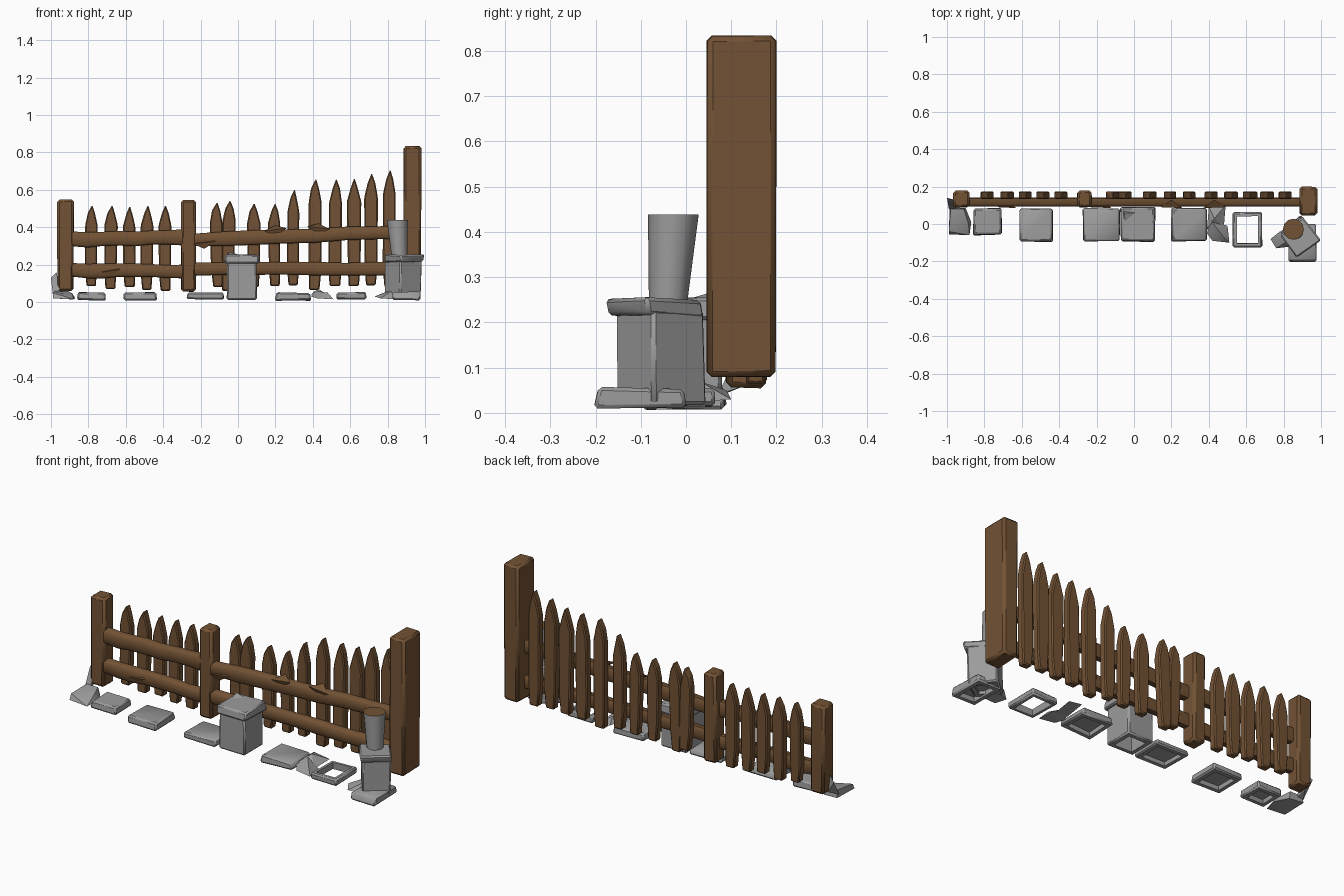
import bpy, bmesh, math, random
from mathutils import Vector, Matrix

random.seed(4)
if "Cube" in bpy.data.objects:
    bpy.data.objects.remove(bpy.data.objects["Cube"])


def material(name, color):
    m = bpy.data.materials.new(name)
    m.use_nodes = True
    m.diffuse_color = color
    bsdf = m.node_tree.nodes["Principled BSDF"]
    bsdf.inputs["Base Color"].default_value = color
    bsdf.inputs["Roughness"].default_value = 0.9
    return m


WOOD = material("brown wood", (0.17, 0.085, 0.035, 1))
STONE = material("grey stone", (0.33, 0.33, 0.33, 1))


def finish(bm, name, mat, angle=40):
    bmesh.ops.recalc_face_normals(bm, faces=bm.faces)
    mesh = bpy.data.meshes.new(name)
    bm.to_mesh(mesh)
    bm.free()
    mesh.materials.append(mat)
    ob = bpy.data.objects.new(name, mesh)
    bpy.context.collection.objects.link(ob)
    bpy.ops.object.select_all(action='DESELECT')
    ob.select_set(True)
    bpy.context.view_layer.objects.active = ob
    bpy.ops.object.shade_smooth_by_angle(angle=math.radians(angle))
    return ob


def jitter(bm, amount):
    for v in bm.verts:
        v.co += Vector([random.uniform(-amount, amount) for _ in range(3)])


def bevel(bm, width, segments=1):
    bmesh.ops.bevel(bm, geom=bm.edges[:], offset=width, segments=segments,
                    affect='EDGES', clamp_overlap=True)


def block_mesh(x, y, z, rough=0.004, taper=1.0, turn=0):
    """Worn box from (min, max) ranges, taper scales the top."""
    bm = bmesh.new()
    bmesh.ops.create_cube(bm, size=1)
    for v in bm.verts:
        if v.co.z > 0:
            v.co.x *= taper
            v.co.y *= taper
    size = Vector([r[1] - r[0] for r in (x, y, z)])
    mid = Vector([(r[1] + r[0]) / 2 for r in (x, y, z)])
    bm.transform(Matrix.Translation(mid) @ Matrix.Rotation(math.radians(turn), 4, 'Z')
                 @ Matrix.Diagonal(size).to_4x4())
    jitter(bm, rough)
    return bm


def post(name, x, y, z):
    bm = block_mesh(x, y, z, 0.003)
    bevel(bm, 0.012)
    finish(bm, name, WOOD)


def picket(name, x, bottom, top, width=0.066, lean=0.0):
    """Pointed board that narrows towards the ground."""
    w, tip = width / 2, 0.11 + 0.14 * max(0, top - 0.53)
    half = [(0.72 * w, bottom), (0.95 * w, bottom + 0.1), (w, top - tip), (0.55 * w, top - 0.4 * tip)]
    outline = half + [(0.12 * w, top)] + [(-a, b) for a, b in reversed(half)]
    bm = bmesh.new()
    face = bm.faces.new([bm.verts.new((x + a + lean * (b - 0.3) + random.uniform(-.003, .003),
                                       0.133, b)) for a, b in outline])
    new = bmesh.ops.extrude_face_region(bm, geom=[face])["geom"]
    bmesh.ops.translate(bm, vec=(0, 0.042, 0), verts=[g for g in new if isinstance(g, bmesh.types.BMVert)])
    bevel(bm, 0.006)
    finish(bm, name, WOOD)


def rail(name, x0, x1, z0, z1, height):
    """Rough horizontal beam made of uneven rings."""
    bm = bmesh.new()
    rings, count = [], 8
    for i in range(count):
        t = i / (count - 1)
        x, z = x0 + t * (x1 - x0), z0 + t * (z1 - z0)
        h = height / 2 * random.uniform(0.88, 1.08)
        z += random.uniform(-0.004, 0.004)
        section = [(0.094, -0.7), (0.094, 0.7), (0.105, 1), (0.135, 1), (0.142, 0.7),
                   (0.142, -0.7), (0.135, -1), (0.105, -1)]
        rings.append([bm.verts.new((x, y, z + k * h)) for y, k in section])
    for a, b in zip(rings, rings[1:]):
        for j in range(8):
            k = (j + 1) % 8
            bm.faces.new((a[j], a[k], b[k], b[j]))
    bm.faces.new(rings[0])
    bm.faces.new(rings[-1])
    finish(bm, name, WOOD, 50)


def stone(name, x, y, z=(0.01, 0.05), rough=0.004, taper=0.95, turn=0, hollow=0.6, ring=False):
    """Slab with a sunken underside, or a through hole when ring is set."""
    bm = block_mesh(x, y, z, rough, taper, turn)
    bevel(bm, 0.008)
    bmesh.ops.recalc_face_normals(bm, faces=bm.faces)
    faces = sorted(bm.faces, key=lambda f: f.normal.z)
    low, high = faces[0], faces[-1]
    border = 0.02 if ring else 0.028
    bmesh.ops.inset_region(bm, faces=[low], thickness=border)
    if ring:
        bmesh.ops.inset_region(bm, faces=[high], thickness=border)
        edges = list(low.edges) + list(high.edges)
        bmesh.ops.delete(bm, geom=[low, high], context='FACES_ONLY')
        bmesh.ops.bridge_loops(bm, edges=edges)
    else:
        pit = bmesh.ops.extrude_face_region(bm, geom=[low])["geom"]
        verts = [g for g in pit if isinstance(g, bmesh.types.BMVert)]
        bmesh.ops.translate(bm, vec=(0, 0, (z[1] - z[0]) * hollow), verts=verts)
        if low.is_valid:
            bmesh.ops.delete(bm, geom=[low], context='FACES')
    finish(bm, name, STONE)


def shard(name, points, mat):
    """Broken fragment: convex hull of a few corners."""
    bm = bmesh.new()
    for p in points:
        bm.verts.new(p)
    bmesh.ops.convex_hull(bm, input=bm.verts[:])
    finish(bm, name, mat, 30)


# Posts
post("left_end_post", (-0.965, -0.88), (0.09, 0.178), (0.06, 0.548))
post("middle_post", (-0.305, -0.227), (0.09, 0.178), (0.055, 0.548))
post("tall_end_post", (0.887, 0.98), (0.045, 0.2), (0.08, 0.835))

# Pickets: position, bottom, top
low_side = [(-0.785, 0.085, 0.52), (-0.68, 0.07, 0.52), (-0.58, 0.08, 0.515),
            (-0.485, 0.065, 0.52), (-0.39, 0.06, 0.52)]
rising_side = [(0.085, 0.08, 0.53), (0.195, 0.085, 0.53), (0.295, 0.09, 0.605),
               (0.41, 0.065, 0.66), (0.52, 0.085, 0.66), (0.62, 0.085, 0.665),
               (0.71, 0.09, 0.69), (0.81, 0.08, 0.71)]
for i, (x, bottom, top) in enumerate(low_side + rising_side):
    picket(f"picket_{i + 1}", x, bottom, top, 0.068 if x < 0.4 else 0.072, random.uniform(-0.01, 0.01))
picket("split_picket_a", -0.113, 0.08, 0.535, 0.07, -0.02)
picket("split_picket_b", -0.052, 0.06, 0.545, 0.072, 0.03)

# Rails
rail("lower_rail_left", -0.89, -0.295, 0.17, 0.165, 0.075)
rail("upper_rail_left", -0.89, -0.295, 0.335, 0.345, 0.08)
rail("lower_rail_right", -0.235, 0.9, 0.175, 0.18, 0.07)
rail("upper_rail_right", -0.235, 0.9, 0.335, 0.375, 0.075)

# Splinters along the rails
for i, (x, z, d) in enumerate([(-0.68, 0.16, 0.05), (-0.18, 0.31, 0.06), (0.2, 0.38, 0.06), (0.43, 0.39, -0.06)]):
    shard(f"splinter_{i + 1}", [(x - d, 0.09, z), (x + d, 0.085, z + 0.015), (x, 0.1, z - 0.025),
                                (x, 0.13, z + 0.03)], WOOD)

# Flat stones along the front
stone("slab_1", (-0.86, -0.708), (-0.06, 0.085))
stone("slab_2", (-0.615, -0.432), (-0.095, 0.08))
stone("slab_3", (-0.275, -0.075), (-0.095, 0.085), (0.015, 0.052))
stone("slab_4", (0.197, 0.39), (-0.092, 0.085))
stone("ring_stone", (0.528, 0.685), (-0.125, 0.063), (0.015, 0.052), 0.002, 1.0, ring=True)

# Broken stones
shard("left_broken_stone", [(-0.99, -0.055, 0.02), (-0.88, -0.06, 0.015), (-0.87, 0.01, 0.02),
                            (-0.9, 0.085, 0.015), (-0.985, 0.09, 0.02), (-0.99, -0.04, 0.05),
                            (-0.885, 0.0, 0.045), (-0.98, 0.08, 0.06), (-0.91, 0.08, 0.06)], STONE)
shard("left_stone_spike", [(-0.99, 0.08, 0.04), (-0.95, 0.07, 0.04), (-0.96, 0.13, 0.06),
                           (-1.0, 0.14, 0.13), (-0.97, 0.13, 0.16)], STONE)
shard("middle_broken_stone", [(0.39, -0.05, 0.03), (0.42, -0.09, 0.02), (0.51, -0.1, 0.015),
                              (0.5, -0.01, 0.02), (0.48, -0.07, 0.05), (0.41, 0.02, 0.06)], STONE)
shard("middle_stone_spike", [(0.39, -0.03, 0.04), (0.48, -0.02, 0.02), (0.4, 0.09, 0.05),
                             (0.49, 0.1, 0.03), (0.43, 0.03, 0.07)], STONE)
shard("right_broken_stone", [(0.73, -0.08, 0.03), (0.76, -0.13, 0.02), (0.84, -0.12, 0.015),
                             (0.84, -0.03, 0.02), (0.78, -0.04, 0.05), (0.84, -0.08, 0.07)], STONE)

# Square pedestal in the middle
stone("pedestal_body", (-0.06, 0.1), (-0.085, 0.08), (0.01, 0.22), 0.003, 0.97)
stone("pedestal_cap", (-0.072, 0.113), (-0.095, 0.09), (0.205, 0.255), 0.004, 0.96, hollow=0.2)
shard("pedestal_chip", [(-0.05, 0.0, 0.25), (0.02, 0.06, 0.25), (-0.06, 0.07, 0.25), (-0.05, 0.06, 0.268)], STONE)

# Turned pedestal with a round stub
stone("corner_base", (0.825, 0.975), (-0.2, 0.0), (0.01, 0.055))
stone("corner_body", (0.81, 0.955), (-0.13, 0.015), (0.02, 0.225), 0.004, 1.0, 38)
stone("corner_cap", (0.808, 0.965), (-0.148, 0.009), (0.215, 0.252), 0.006, 1.0, 38, 0.3)
bm = bmesh.new()
bmesh.ops.create_cone(bm, cap_ends=True, segments=12, radius1=0.042, radius2=0.056, depth=0.2,
                      matrix=Matrix.Translation((0.852, -0.028, 0.338)))
for v in bm.verts:
    v.co.x += 0.012 * (0.438 - v.co.z) / 0.2
    v.co.y -= 0.012 * (0.438 - v.co.z) / 0.2
stub = finish(bm, "round_stub", STONE)

# Brown top on the stub
stub.data.materials.append(WOOD)
for f in stub.data.polygons:
    if f.normal.z > 0.9:
        f.material_index = 1
